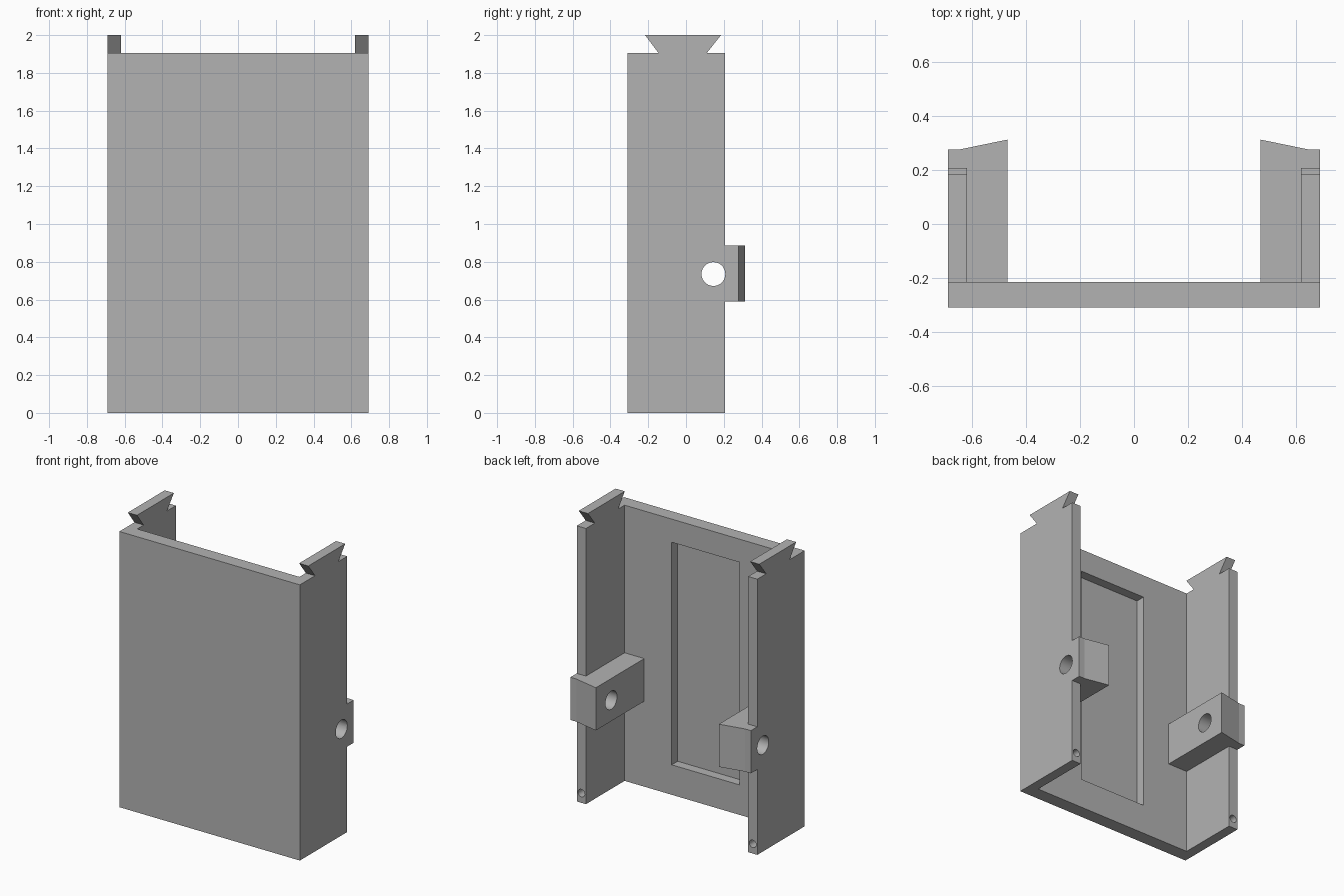
import bpy
import bmesh
from math import radians
from mathutils import Matrix, Vector

cube = bpy.data.objects.get("Cube")
if cube:
    bpy.data.objects.remove(cube, do_unlink=True)

grey = bpy.data.materials.new("plain_grey")
grey.use_nodes = True
GREY = (0.45, 0.45, 0.45, 1)
grey.diffuse_color = GREY
grey.node_tree.nodes["Principled BSDF"].inputs["Base Color"].default_value = GREY


def finish(name, bm):
    bmesh.ops.recalc_face_normals(bm, faces=bm.faces)
    mesh = bpy.data.meshes.new(name)
    bm.to_mesh(mesh)
    bm.free()
    mesh.materials.append(grey)
    obj = bpy.data.objects.new(name, mesh)
    bpy.context.collection.objects.link(obj)
    return obj


def prism(name, points, depth):
    """Extrude a closed outline of 3D points along the vector depth."""
    bm = bmesh.new()
    face = bm.faces.new([bm.verts.new(p) for p in points])
    new = bmesh.ops.extrude_face_region(bm, geom=[face])["geom"]
    moved = [v for v in new if isinstance(v, bmesh.types.BMVert)]
    bmesh.ops.translate(bm, verts=moved, vec=depth)
    return finish(name, bm)


def box(name, low, high):
    (x0, y0, z0), (x1, y1, z1) = low, high
    base = [(x0, y0, z0), (x1, y0, z0), (x1, y1, z0), (x0, y1, z0)]
    return prism(name, base, (0, 0, z1 - z0))


def rod(name, centre, radius, length, axis):
    bm = bmesh.new()
    turn = Vector((0, 0, 1)).rotation_difference(Vector(axis)).to_matrix().to_4x4()
    bmesh.ops.create_cone(bm, cap_ends=True, segments=40, radius1=radius,
                          radius2=radius, depth=length,
                          matrix=Matrix.Translation(centre) @ turn)
    return finish(name, bm)


def combine(target, tool, operation):
    """Apply a boolean and remove the tool object."""
    tool.hide_render = True
    mod = target.modifiers.new(operation.lower(), 'BOOLEAN')
    mod.operation = operation
    mod.solver = 'EXACT'
    mod.object = tool
    bpy.context.view_layer.objects.active = target
    bpy.ops.object.modifier_apply(modifier=mod.name)
    bpy.data.objects.remove(tool, do_unlink=True)


W, IN = 0.69, 0.62               # outer and inner half widths
FRONT, PANEL, BACK = -0.31, -0.215, 0.207
TOP = 1.905

# U-shaped channel: front panel and two side walls
outline = [(-W, FRONT), (W, FRONT), (W, BACK), (IN, BACK), (IN, PANEL),
           (-IN, PANEL), (-IN, BACK), (-W, BACK)]
shell = prism("cover_shell", [(x, y, 0) for x, y in outline], (0, 0, TOP))

for side in (1, -1):
    # dovetail tab on top of the wall
    tail = [(-0.145, TOP), (0.11, TOP), (0.185, 2), (-0.217, 2)]
    tab = prism("dovetail_tab", [(side * IN, y, z) for y, z in tail],
                (side * (W - IN), 0, 0))
    combine(shell, tab, 'UNION')

    # mounting lug with a slanted back
    lug = [(0.47, PANEL), (W, PANEL), (W, 0.277), (0.645, 0.277), (0.47, 0.313)]
    block = prism("mounting_lug", [(side * x, y, 0.59) for x, y in lug], (0, 0, 0.295))
    combine(shell, block, 'UNION')

    # cross hole through wall and lug, and small pin hole in the wall edge
    combine(shell, rod("cross_hole", (side * 0.58, 0.145, 0.735), 0.063, 0.5, (1, 0, 0)),
            'DIFFERENCE')
    combine(shell, rod("pin_hole", (side * 0.655, BACK, 0.067), 0.026, 0.3, (0, 1, 0)),
            'DIFFERENCE')

# shallow recess in the inner face of the panel
combine(shell, box("recess", (-0.26, PANEL - 0.065, 0.207), (0.26, PANEL + 0.1, 1.745)),
        'DIFFERENCE')

# smooth hole walls, keep hard edges
bpy.ops.object.select_all(action='DESELECT')
shell.select_set(True)
bpy.context.view_layer.objects.active = shell
bpy.ops.object.shade_smooth_by_angle(angle=radians(10))
